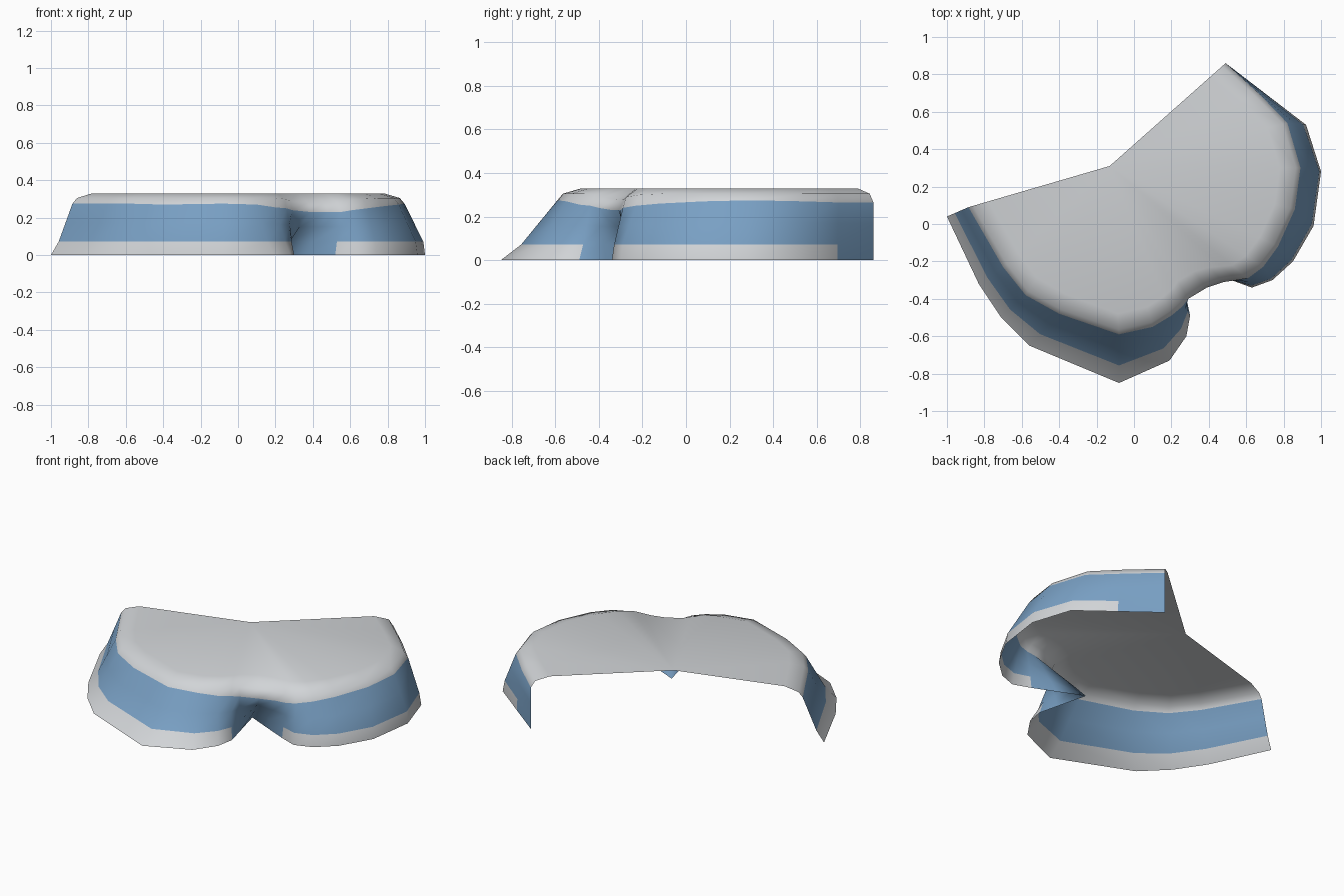
import bpy, bmesh
from mathutils import Vector

if "Cube" in bpy.data.objects:
    bpy.data.objects.remove(bpy.data.objects["Cube"])


def material(name, rgb):
    m = bpy.data.materials.new(name)
    m.diffuse_color = (*rgb, 1)
    m.use_nodes = True
    m.node_tree.nodes["Principled BSDF"].inputs["Base Color"].default_value = m.diffuse_color
    return m


# Wall columns, left end round the front to the right end:
# foot x, foot y, lean share at the lower stripe edge, shoulder x, shoulder y, shoulder z
columns = [
    (-1.00, .04, .36, -.885, .09, .275),
    (-.83, -.32, .36, -.70, -.23, .275),
    (-.71, -.50, .36, -.58, -.38, .275),
    (-.56, -.65, .36, -.40, -.48, .27),
    (-.08, -.85, .36, -.08, -.59, .275),
    (.19, -.73, .36, .10, -.55, .27),
    (.28, -.60, .36, .20, -.49, .255),
    (.30, -.49, .36, .26, -.44, .25),
    (.27, -.37, .30, .29, -.40, .24),      # notch, undercut towards its foot
    (.22, -.17, .30, .39, -.34, .23),
    (.38, -.24, .30, .48, -.31, .23),
    (.52, -.30, .30, .55, -.30, .23),
    (.63, -.34, .20, .61, -.29, .24),
    (.74, -.30, .12, .69, -.23, .25),
    (.85, -.20, .10, .77, -.12, .26),
    (.96, -.01, .10, .86, .08, .27),
    (1.00, .28, .08, .89, .30, .275),
    (.92, .53, .15, .82, .54, .27),
    (.705, .695, .10, .665, .70, .265),
    (.49, .86, 0, .49, .86, .265),
]
back_corner = Vector((-.13, .31, 0))

bm = bmesh.new()
grid = []
for bx, by, lean, ux, uy, uz in columns:
    foot, shoulder = Vector((bx, by, 0)), Vector((ux, uy, 0))
    inward = (back_corner - shoulder).normalized()
    low = foot.lerp(shoulder, lean)
    mid = low.lerp(shoulder, .5)
    points = [(foot, 0), (low, .072), (mid, (.072 + uz) / 2), (shoulder, uz),
              (shoulder + inward * .025, max(.305, uz + .03) if uz > .25 else uz + .05),
              (shoulder + inward * .11, .33)]
    grid.append([bm.verts.new((p.x, p.y, z)) for p, z in points])

# Wall: pale hem, blue stripe, pale rounded shoulder
for i in range(len(grid) - 1):
    for r in range(5):
        f = bm.faces.new((grid[i][r], grid[i + 1][r], grid[i + 1][r + 1], grid[i][r + 1]))
        c = f.calc_center_median()
        in_notch = (c.xy - Vector((.30, -.27))).length < .19
        at_end = c.y > .7
        f.material_index = 1 if r in (1, 2) or (r == 0 and (in_notch or at_end)) else 0

# Flat top, fanned from the corner of the open back edge
corner = bm.verts.new((back_corner.x, back_corner.y, .33))
for a, b in zip(grid, grid[1:]):
    bm.faces.new((a[5], b[5], corner))

me = bpy.data.meshes.new("curved_shell")
bm.to_mesh(me)
bm.free()
me.materials.append(material("pale grey", (.64, .66, .68)))
me.materials.append(material("steel blue", (.19, .35, .55)))
ob = bpy.data.objects.new("curved_shell", me)
bpy.context.collection.objects.link(ob)
for p in me.polygons:
    p.use_smooth = True
